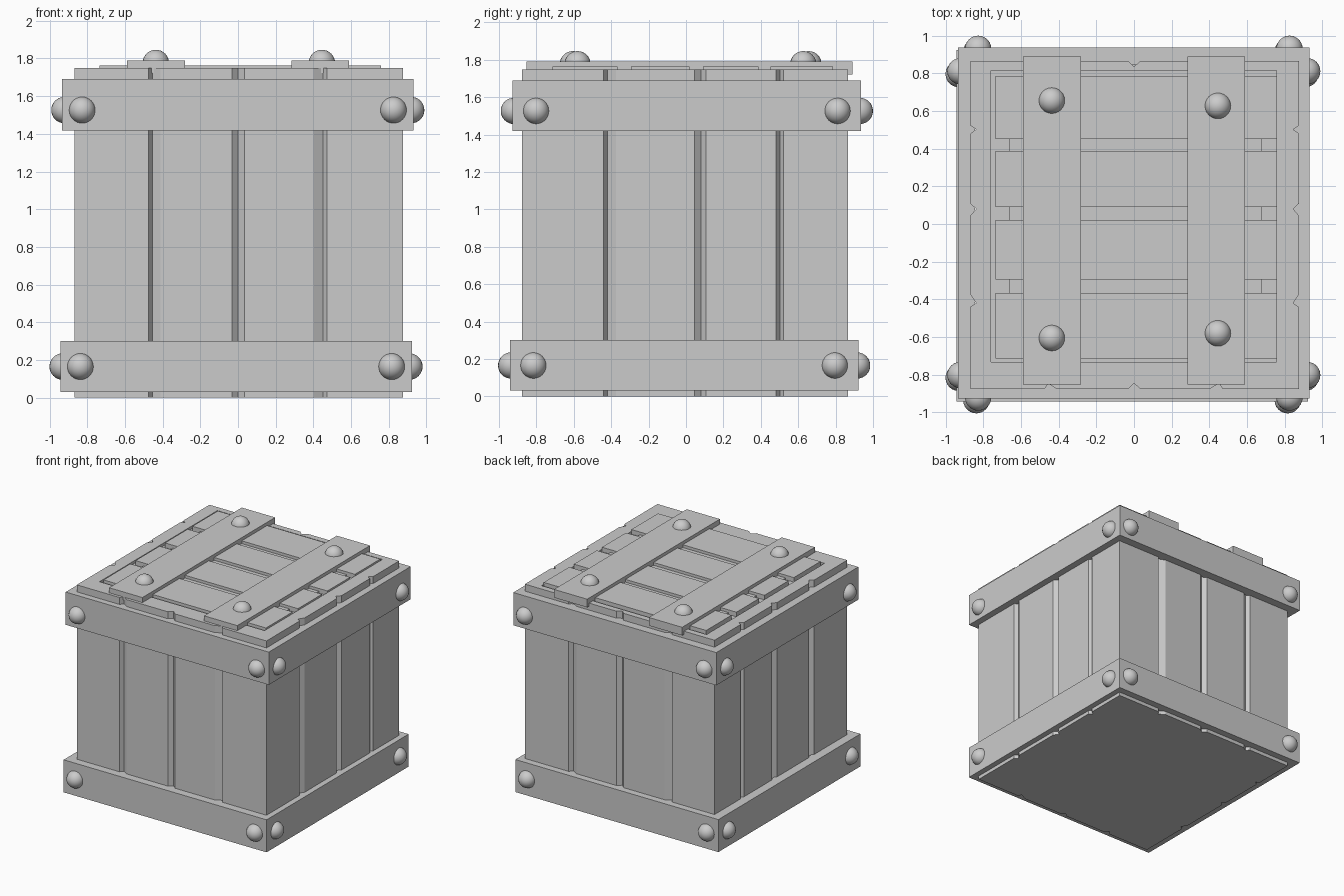
import bpy, bmesh
from mathutils import Vector

if "Cube" in bpy.data.objects:
    bpy.data.objects.remove(bpy.data.objects["Cube"])


def make_object(name, bm):
    bmesh.ops.recalc_face_normals(bm, faces=bm.faces[:])
    mesh = bpy.data.meshes.new(name)
    bm.to_mesh(mesh)
    bm.free()
    obj = bpy.data.objects.new(name, mesh)
    bpy.context.collection.objects.link(obj)
    return obj


def box(name, x0, x1, y0, y1, z0, z1):
    bm = bmesh.new()
    bmesh.ops.create_cube(bm, size=1)
    for v in bm.verts:
        v.co = Vector((x0 + (v.co.x + .5) * (x1 - x0),
                       y0 + (v.co.y + .5) * (y1 - y0),
                       z0 + (v.co.z + .5) * (z1 - z0)))
    return make_object(name, bm)


def bolt(name, x, y, z):
    bm = bmesh.new()
    bmesh.ops.create_uvsphere(bm, u_segments=24, v_segments=16, radius=0.07)
    for v in bm.verts:
        v.co += Vector((x, y, z))
    for f in bm.faces:
        f.smooth = True
    return make_object(name, bm)


# Crate body: square outline with V grooves between the planks
X0, X1, Y0, Y1, TOP, DEPTH = -0.868, 0.875, -0.876, 0.865, 1.748, 0.03
grooves_x = [(-0.475, -0.455, -0.41), (-0.032, 0.0, 0.035), (0.40, 0.45, 0.472)]
grooves_y = [(-0.44, -0.42, -0.375), (0.045, 0.08, 0.108), (0.48, 0.502, 0.522)]
outline = [(X0, Y0)]
for a, m, b in grooves_x:
    outline += [(a, Y0), (m, Y0 + DEPTH), (b, Y0)]
outline.append((X1, Y0))
for a, m, b in grooves_y:
    outline += [(X1, a), (X1 - DEPTH, m), (X1, b)]
outline.append((X1, Y1))
for a, m, b in reversed(grooves_x):
    outline += [(b, Y1), (m, Y1 - DEPTH), (a, Y1)]
outline.append((X0, Y1))
for a, m, b in reversed(grooves_y):
    outline += [(X0, b), (X0 + DEPTH, m), (X0, a)]
bm = bmesh.new()
base = bm.faces.new([bm.verts.new((x, y, 0)) for x, y in outline])
ext = bmesh.ops.extrude_face_region(bm, geom=[base], use_keep_orig=True)
for v in ext["geom"]:
    if isinstance(v, bmesh.types.BMVert):
        v.co.z = TOP
body = make_object("crate_body", bm)

# Shallow lid recess
cutter = box("recess_cutter", -0.76, 0.757, -0.732, 0.815, 1.725, 1.9)
cutter.hide_render = True
cutter.hide_viewport = True
cutter.display_type = 'WIRE'
cut = body.modifiers.new("lid_recess", 'BOOLEAN')
cut.operation = 'DIFFERENCE'
cut.solver = 'EXACT'
cut.object = cutter

# Lid backing panel and slats
box("lid_panel", -0.66, 0.68, -0.70, 0.76, 1.71, 1.74)
for i, (a, b) in enumerate([(-0.715, -0.365), (-0.295, 0.02), (0.09, 0.388), (0.452, 0.785)]):
    box(f"lid_slat_{i}", -0.735, 0.758, a, b, 1.71, 1.763)

# Straps across the lid
for side, a, b, cx, ys in (("left", -0.588, -0.282, -0.436, (-0.605, 0.655)),
                           ("right", 0.285, 0.59, 0.445, (-0.58, 0.627))):
    box(f"lid_strap_{side}", a, b, -0.852, 0.89, 1.722, 1.79)
    for j, y in enumerate(ys):
        bolt(f"strap_bolt_{side}_{j}", cx, y, 1.776)

# Bands round top and bottom, with two bolts on every side
for name, x0, x1, y0, y1, z0, z1 in (("upper", -0.934, 0.932, -0.927, 0.936, 1.418, 1.69),
                                     ("lower", -0.943, 0.922, -0.942, 0.922, 0.03, 0.30)):
    cx, cy, cz = (x0 + x1) / 2, (y0 + y1) / 2, (z0 + z1) / 2
    cz += -0.028 if name == "upper" else 0
    th = 0.09
    box(f"{name}_band_front", x0, x1, y0, y0 + th, z0, z1)
    box(f"{name}_band_back", x0, x1, y1 - th, y1, z0, z1)
    box(f"{name}_band_left", x0, x0 + th, y0 + th, y1 - th, z0, z1)
    box(f"{name}_band_right", x1 - th, x1, y0 + th, y1 - th, z0, z1)
    for s in (-1, 1):
        for t in (-1, 1):
            bolt(f"{name}_bolt_y_{s}_{t}", cx + s * 0.826, cy + t * 0.925, cz)
            bolt(f"{name}_bolt_x_{s}_{t}", cx + s * 0.92, cy + t * 0.806, cz)
